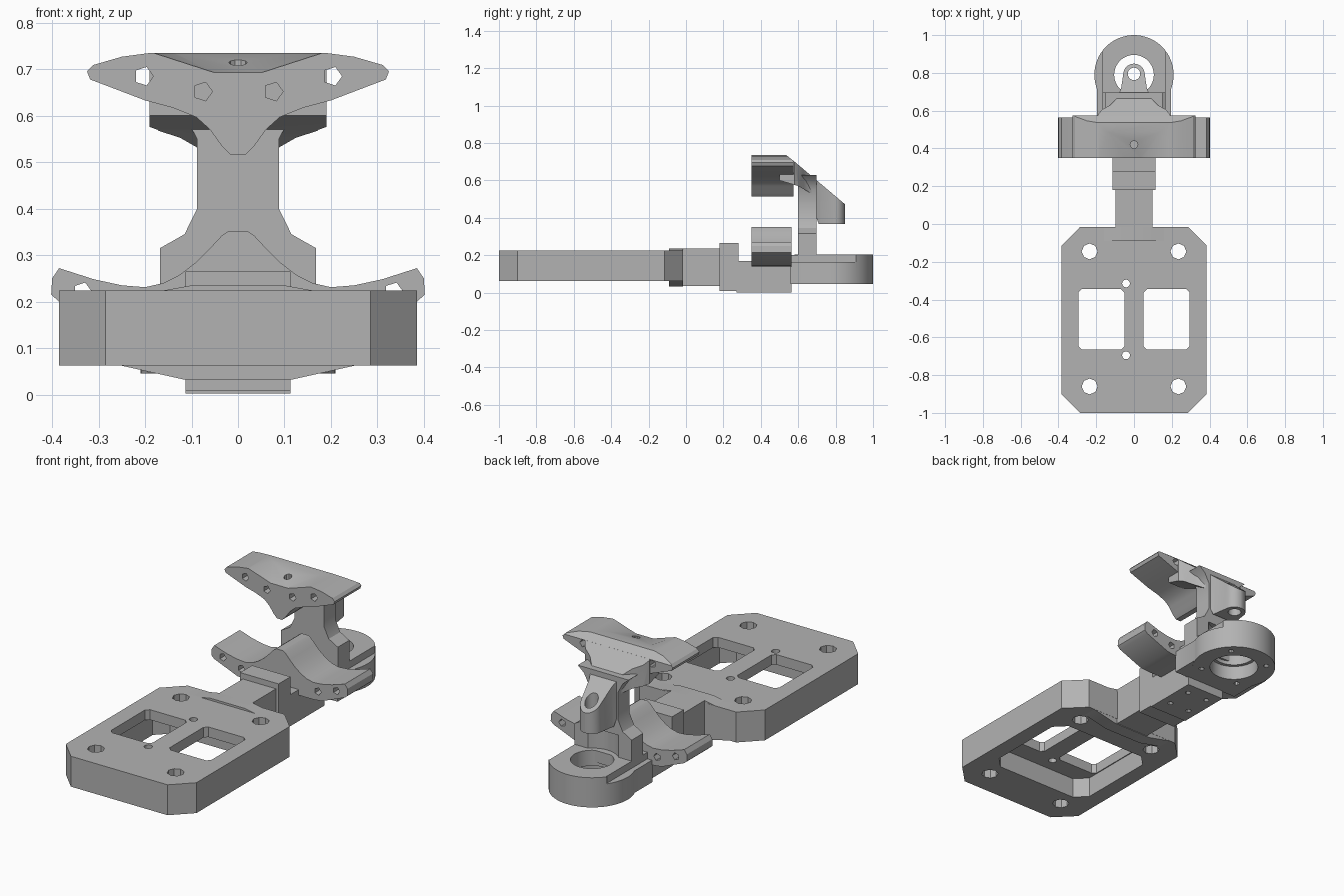
import bpy, bmesh, math
from mathutils import Vector

if "Cube" in bpy.data.objects:
    bpy.data.objects.remove(bpy.data.objects["Cube"])

grey = bpy.data.materials.new("machined_grey")
grey.use_nodes = True
COLOUR = (0.45, 0.45, 0.45, 1)
grey.diffuse_color = COLOUR
grey.node_tree.nodes["Principled BSDF"].inputs["Base Color"].default_value = COLOUR


def finish(name, bm):
    bmesh.ops.recalc_face_normals(bm, faces=bm.faces)
    mesh = bpy.data.meshes.new(name)
    bm.to_mesh(mesh)
    bm.free()
    mesh.materials.append(grey)
    obj = bpy.data.objects.new(name, mesh)
    bpy.context.collection.objects.link(obj)
    return obj


def prism(name, outline, axis, lo, hi):
    """Extrude a 2D outline along an axis."""
    place = {"x": lambda a, b, d: (d, a, b),
             "y": lambda a, b, d: (a, d, b),
             "z": lambda a, b, d: (a, b, d)}[axis]
    bm = bmesh.new()
    face = bm.faces.new([bm.verts.new(place(a, b, lo)) for a, b in outline])
    new = bmesh.ops.extrude_face_region(bm, geom=[face])["geom"]
    shift = Vector(place(0, 0, hi - lo))
    bmesh.ops.translate(bm, vec=shift, verts=[g for g in new if isinstance(g, bmesh.types.BMVert)])
    return finish(name, bm)


def mirrored(half):
    """Close a right-hand outline with its mirror image."""
    return half + [(-a, b) for a, b in reversed(half) if a > 0]


def octagon(x0, x1, y0, y1, c):
    return [(x0 + c, y0), (x1 - c, y0), (x1, y0 + c), (x1, y1 - c),
            (x1 - c, y1), (x0 + c, y1), (x0, y1 - c), (x0, y0 + c)]


def box(name, x0, x1, y0, y1, z0, z1):
    return prism(name, [(x0, y0), (x1, y0), (x1, y1), (x0, y1)], "z", z0, z1)


def disc(a, b, r, n):
    return [(a + r * math.cos(math.tau * i / n), b + r * math.sin(math.tau * i / n)) for i in range(n)]


def combine(obj, others, operation="DIFFERENCE"):
    """Bake booleans into the part and drop the helpers."""
    for other in others:
        mod = obj.modifiers.new("cut", "BOOLEAN")
        mod.operation = operation
        mod.solver = "EXACT"
        mod.object = other
        other.hide_render = True
    graph = bpy.context.evaluated_depsgraph_get()
    mesh = bpy.data.meshes.new_from_object(obj.evaluated_get(graph))
    obj.modifiers.clear()
    obj.data = mesh
    for other in others:
        bpy.data.objects.remove(other)
    return obj


def hole(a, b, r, axis, lo, hi, n=24):
    return prism("cutter", disc(a, b, r, n), axis, lo, hi)


# Mounting plate with windows, bolt holes and an underside pocket
plate = prism("mounting_plate", octagon(-.385, .385, -1, -.015, .1), "z", .062, .224)
cuts = [prism("cutter", octagon(-.3, .3, -.77, -.23, .06), "z", .03, .17)]
for s in (-1, 1):
    x0, x1 = sorted((s * .05, s * .295))
    cuts.append(prism("cutter", octagon(x0, x1, -.665, -.345, .018), "z", .1, .3))
    cuts += [hole(s * .235, y, .042, "z", 0, .3, 8) for y in (-.145, -.86)]
cuts += [hole(-.042, y, .021, "z", 0, .3, 12) for y in (-.315, -.695)]
combine(plate, cuts)

# Flared root where the arm meets the plate
prism("arm_root", mirrored([(.115, .032), (.25, .062), (.25, .224), (.16, .224), (.1, .235)]),
      "y", -.09, -.016)

# Arm, collar and lower rail
box("arm", -.098, .098, -.05, .2, .035, .235)
box("collar", -.113, .113, .18, .28, .008, .265)
rail = box("lower_rail", -.113, .113, .27, .565, .002, .17)
combine(rail, [hole(s * .06, y, .014, "z", -.02, .05, 10) for s in (-1, 1) for y in (.36, .5)])

# Lower jaw: central ridge with a trough on each side
lower = prism("lower_jaw", mirrored([
    (.2, .14), (.25, .145), (.385, .2), (.402, .215), (.4, .25), (.385, .272), (.31, .248),
    (.25, .235), (.2, .231), (.16, .24), (.125, .258), (.09, .285), (.06, .315),
    (.035, .342), (.02, .352)]), "y", .35, .565)
combine(lower, [hole(s * x, z, .02, "y", .3, .6, 5)
                for s in (-1, 1) for x, z in ((.335, .222), (.225, .19))])

# Ring with stepped rim, bore and screw holes
bridge = box("bridge", -.195, .195, .56, .79, .047, .2)
ring = prism("ring", disc(0, .79, .21, 64), "z", .045, .203)
combine(ring, [bridge], "UNION")
cuts = [hole(0, .79, .105, "z", 0, .3, 40), hole(0, .79, .122, "z", 0, .12, 40)]
cuts += [box("cutter", min(s * .168, s * .3), max(s * .168, s * .3), .5, .91, .165, .3)
         for s in (-1, 1)]
cuts += [hole(.165 * math.cos(a), .79 + .165 * math.sin(a), .014, "z", 0, .1, 10)
         for a in (math.pi * (k / 2 + .25) for k in range(4))]
combine(ring, cuts)

# Waisted column with a hollow behind it
column = prism("column", mirrored([
    (.168, .14), (.168, .315), (.115, .345), (.088, .4), (.088, .55), (.115, .6), (.15, .63)]),
    "y", .6, .697)
combine(column, [hole(0, .79, .13, "z", .203, .32, 40)])

# Sloping bracket that ends in a round boss
bracket = prism("bracket", [
    (.5, .6), (.6, .57), (.67, .53), (.69, .42), (.71, .366), (.86, .366), (.86, .464),
    (.575, .705), (.5, .705)], "x", -.3, .3)
arc = [(.057 * math.cos(a), .792 + .057 * math.sin(a))
       for a in (math.pi / 2 * k / 8 for k in range(9))]
plan = prism("cutter", mirrored([
    (.19, .45), (.19, .58), (.17, .605), (.125, .63), (.09, .665), (.068, .72)] + arc),
    "z", .3, .8)
combine(bracket, [plan], "INTERSECT")
combine(bracket, [hole(0, .795, .033, "z", .3, .8, 20)])

# Upper jaw with dipped front edge and bevelled back edge
upper = prism("upper_jaw", mirrored([
    (.015, .515), (.035, .535), (.06, .57), (.09, .597), (.14, .617), (.2, .633),
    (.318, .678), (.325, .695), (.312, .709), (.25, .727), (.19, .735)]), "y", .35, .575)
bm = bmesh.new()
for s in (-1, 1):
    for p in ((.045, .34, .69), (.2, .34, .74), (.14, .49, .7355), (.2, .34, .8), (.14, .49, .8)):
        bm.verts.new((s * p[0], p[1], p[2]))
bmesh.ops.convex_hull(bm, input=bm.verts)
dip = finish("cutter", bm)
bevel = prism("cutter", [(.535, .736), (.6, .685), (.6, .8), (.535, .8)], "x", -.5, .5)
cuts = [dip, bevel, hole(0, .42, .02, "z", .62, .8, 10)]
cuts += [hole(s * x, z, .021, "y", .3, .65, 5)
         for s in (-1, 1) for x, z in ((.203, .685), (.076, .652))]
combine(upper, cuts)

# Smooth curved walls and keep machined edges crisp
for obj in bpy.context.collection.objects:
    if obj.type == "MESH" and obj.data.materials and obj.data.materials[0] == grey:
        obj.data.shade_smooth()
        obj.data.set_sharp_from_angle(angle=math.radians(30))
